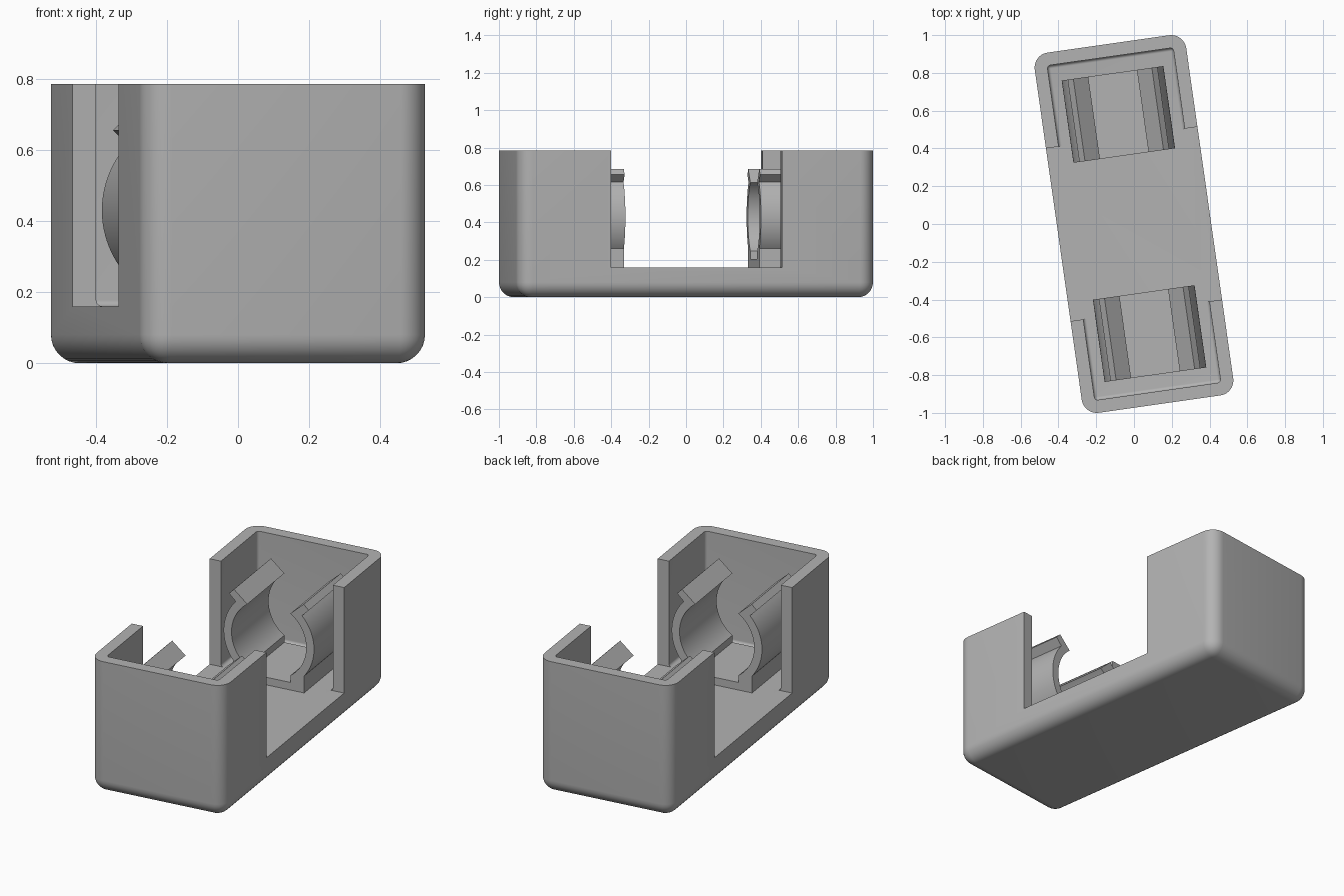
import bpy, bmesh, math
from mathutils import Matrix

if "Cube" in bpy.data.objects:
    bpy.data.objects.remove(bpy.data.objects["Cube"])

TURN = math.radians(8.1)          # whole model is turned about z
W, L, H = 0.81, 1.926, 0.785      # outer size
FLOOR, WALL, R = 0.16, 0.068, 0.08

grey = bpy.data.materials.new("plain grey")
grey.diffuse_color = (0.45, 0.45, 0.45, 1)
grey.use_nodes = True
grey.node_tree.nodes["Principled BSDF"].inputs["Base Color"].default_value = grey.diffuse_color


def finish(name, bm):
    bmesh.ops.recalc_face_normals(bm, faces=bm.faces)
    me = bpy.data.meshes.new(name)
    bm.to_mesh(me)
    bm.free()
    me.materials.append(grey)
    ob = bpy.data.objects.new(name, me)
    bpy.context.collection.objects.link(ob)
    ob.rotation_euler.z = TURN
    return ob


def box(name, sx, sy, z0, z1, radius=0.0):
    """Box with rounded upright and bottom edges."""
    bm = bmesh.new()
    bmesh.ops.create_cube(bm, size=1, matrix=Matrix.Translation((0, 0, (z0 + z1) / 2))
                          @ Matrix.Diagonal((sx, sy, z1 - z0, 1)))
    if radius:
        edges = [e for e in bm.edges if any(v.co.z < z1 - 1e-4 for v in e.verts)]
        bmesh.ops.bevel(bm, geom=edges, offset=radius, segments=8, profile=0.5,
                        affect='EDGES', clamp_overlap=True)
    return finish(name, bm)


def smooth(ob, angle=30):
    bpy.ops.object.select_all(action='DESELECT')
    ob.select_set(True)
    bpy.context.view_layer.objects.active = ob
    bpy.ops.object.shade_smooth_by_angle(angle=math.radians(angle))


# Housing: rounded box, hollowed, with a wide opening across the middle
housing = box("housing", W, L, 0, H, R)
cavity = box("cavity_cutter", W - 2 * WALL, L - 2 * WALL, FLOOR, H + 0.2, 0.018)
opening = box("opening_cutter", W + 0.4, 0.924, FLOOR, H + 0.3)
bpy.context.view_layer.objects.active = housing
for cutter in (cavity, opening):
    mod = housing.modifiers.new(cutter.name, 'BOOLEAN')
    mod.operation, mod.solver, mod.object = 'DIFFERENCE', 'EXACT', cutter
    bpy.ops.object.modifier_apply(modifier=mod.name)
for cutter in (cavity, opening):
    bpy.data.objects.remove(cutter)
smooth(housing)

# Snap clip profile: ring on a block, slot at the bottom, flared lips on top
CZ, RO, RI = 0.43, 0.272, 0.225
SLOT, BLOCK = 0.13, 0.212


def arc(r, a0, a1, n=24):
    return [(r * math.cos(a0 + (a1 - a0) * i / n), CZ + r * math.sin(a0 + (a1 - a0) * i / n))
            for i in range(n + 1)]


a_block = math.acos(BLOCK / RO)
a_slot = math.acos(SLOT / RI)
half = [(BLOCK, FLOOR - 0.005)]
half += arc(RO, -a_block, math.asin(0.185 / RO))          # outer side
half += [(0.240, 0.655), (0.210, 0.685)]                  # flared lip
half += arc(RI, a_slot, -a_slot)                          # inner side
half += [(SLOT, 0.205)]                                   # bottom slot
profile = half + [(-x, z) for x, z in reversed(half)]


def clip(name, y0, y1):
    bm = bmesh.new()
    face = bm.faces.new([bm.verts.new((x, y0, z)) for x, z in profile])
    ext = bmesh.ops.extrude_face_region(bm, geom=[face], use_keep_orig=True)
    verts = [g for g in ext["geom"] if isinstance(g, bmesh.types.BMVert)]
    bmesh.ops.translate(bm, verts=verts, vec=(0, y1 - y0, 0))
    smooth(finish(name, bm), 20)


clip("front_clip", -0.806, -0.366)
clip("back_clip", 0.366, 0.806)
